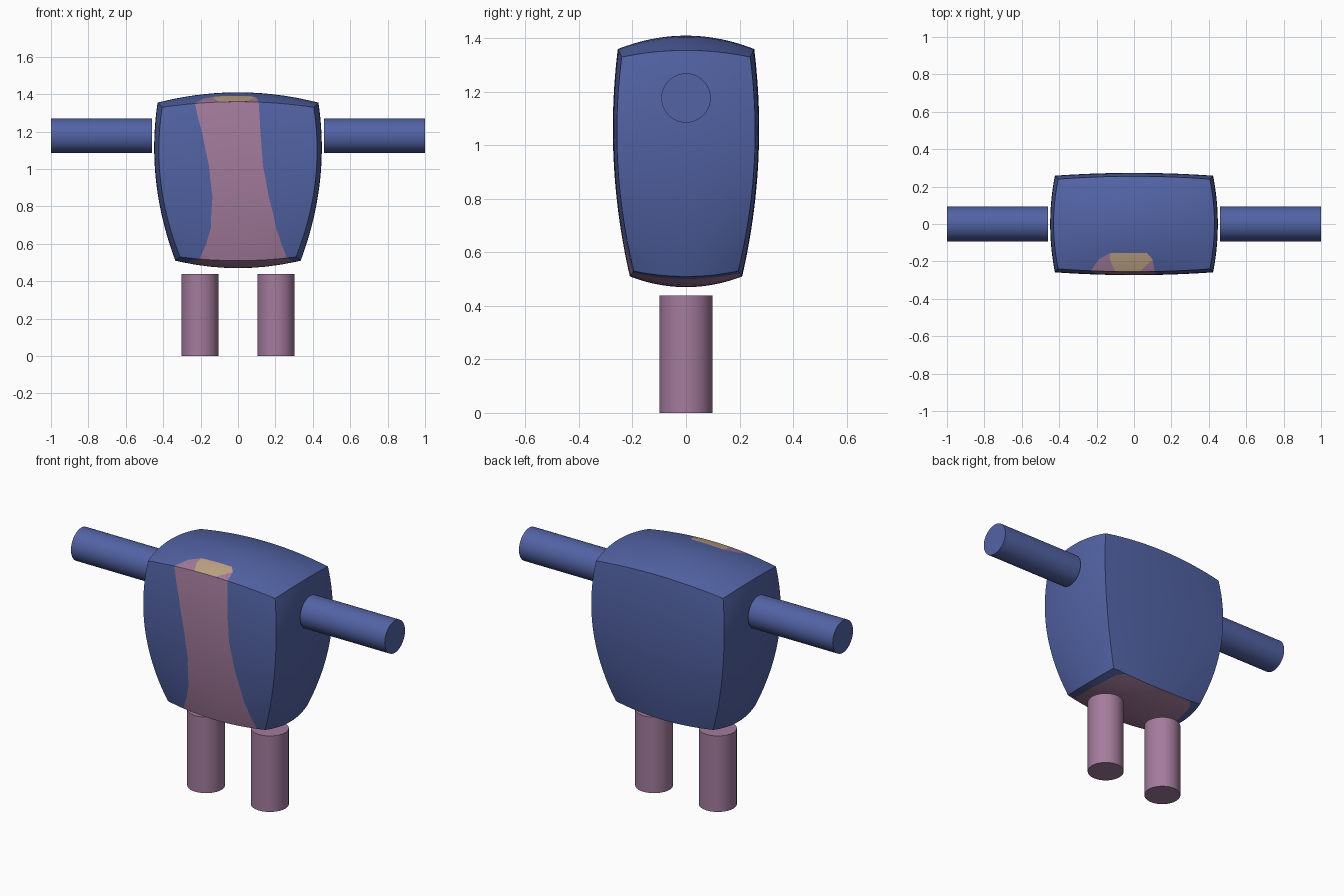
import bpy, bmesh, math
from mathutils import Vector

if "Cube" in bpy.data.objects:
    bpy.data.objects.remove(bpy.data.objects["Cube"])


def material(name, rgb):
    m = bpy.data.materials.new(name)
    m.diffuse_color = (*rgb, 1)
    m.use_nodes = True
    m.node_tree.nodes["Principled BSDF"].inputs["Base Color"].default_value = m.diffuse_color
    return m


BLUE = material("blue cloth", (0.085, 0.125, 0.375))
PINK = material("mauve", (0.37, 0.20, 0.335))
TAN = material("tan", (0.52, 0.37, 0.235))


def smooth(ob):
    bpy.ops.object.select_all(action='DESELECT')
    ob.select_set(True)
    bpy.context.view_layer.objects.active = ob
    bpy.ops.object.shade_smooth_by_angle(angle=math.radians(30))


def bulge(u, v, w):
    """Map a unit cube point to the tapered, pillow-sided body."""
    fu, fv = 1 - u * u, 1 - v * v
    x = u * (0.413 + 0.0475 * w - 0.0555 * w * w + 0.025 * fv)
    y = v * (0.255 + 0.0225 * w - 0.0375 * w * w + 0.015 * fu)
    top = 1.33 + 0.03 * fu + 0.025 * fv + 0.025 * fu * fv
    bottom = 0.53 - 0.02 * (fu + fv + fu * fv)
    z = bottom + (top - bottom) * (w + 1) / 2
    return Vector((x, y, z))


def patch(bm, place, table, colour):
    """One body side; table rows give the column borders at each height t."""
    bands = len(table[0][1]) - 1
    n = max(6, 24 // bands)
    rows = []
    for (t0, k0), (t1, k1) in zip(table, table[1:]):
        steps = max(2, math.ceil((t1 - t0) * 12))
        for i in range(steps + (t1 == table[-1][0])):
            f = i / steps
            knots = [a + (b - a) * f for a, b in zip(k0, k1)]
            cols = [knots[j // n] + (knots[j // n + 1] - knots[j // n]) * (j % n) / n
                    for j in range(bands * n)] + [knots[-1]]
            t = t0 + (t1 - t0) * f
            rows.append((t, [bm.verts.new(bulge(*place(s, t))) for s in cols]))
    for (t0, r0), (t1, r1) in zip(rows, rows[1:]):
        for j in range(bands * n):
            f = bm.faces.new((r0[j], r0[j + 1], r1[j + 1], r1[j]))
            f.material_index = colour(j // n, (t0 + t1) / 2)


# Body: six bulged sides with painted bands following the column borders
bm = bmesh.new()
plain = [(-1, [-1, 1]), (1, [-1, 1])]
for sign in (-1, 1):
    patch(bm, lambda s, t: (sign, s, t), plain, lambda b, t: 0)
patch(bm, lambda s, t: (s, 1, t), plain, lambda b, t: 0)

# Front with the mauve opening
front = [(-1, -.66, .84), (-.8, -.50, .68), (-.6, -.40, .56), (-.2, -.34, .41),
         (.2, -.37, .317), (.6, -.45, .285), (1, -.568, .272)]
patch(bm, lambda s, t: (s, -1, t), [(t, [-1, l, r, 1]) for t, l, r in front],
      lambda b, t: int(b == 1))

# Underside
under = [(-1, -.66, .84), (-.8, -.78, .87), (0, -.88, .88), (.8, -.84, .84), (1, -.75, .75)]
patch(bm, lambda s, t: (s, t, -1), [(t, [-1, l, r, 1]) for t, l, r in under],
      lambda b, t: int(b == 1))

# Top with the collar opening and tan neck
collar = [(-1, [-1, -.568, -.25, .08, .272, 1]), (-.745, [-1, -.45, -.31, .24, .24, 1]),
          (-.61, [-1, -.30, -.30, .165, .165, 1]), (1, [-1, -.30, -.30, .165, .165, 1])]
patch(bm, lambda s, t: (s, t, 1), collar,
      lambda b, t: (0, 1, 2, 1, 0)[b] if t < -.61 else 0)

bmesh.ops.remove_doubles(bm, verts=bm.verts, dist=1e-5)
bm.normal_update()
for f in bm.faces:
    if f.normal.dot(f.calc_center_median() - Vector((0, 0, 0.93))) < 0:
        f.normal_flip()
me = bpy.data.meshes.new("body")
bm.to_mesh(me)
bm.free()
for m in (BLUE, PINK, TAN):
    me.materials.append(m)
body = bpy.data.objects.new("body", me)
bpy.context.collection.objects.link(body)
smooth(body)


def cylinder(name, radius, depth, loc, rot, mat):
    bpy.ops.mesh.primitive_cylinder_add(vertices=48, radius=radius, depth=depth,
                                        location=loc, rotation=rot)
    ob = bpy.context.object
    ob.name = name
    ob.data.materials.append(mat)
    smooth(ob)


# Floating arms and legs
for side, sx in (("left", -1), ("right", 1)):
    cylinder(side + "_arm", 0.0925, 0.54, (sx * 0.73, 0, 1.177), (0, math.pi / 2, 0), BLUE)
    cylinder(side + "_leg", 0.099, 0.438, (sx * 0.203, 0, 0.219), (0, 0, 0), PINK)
